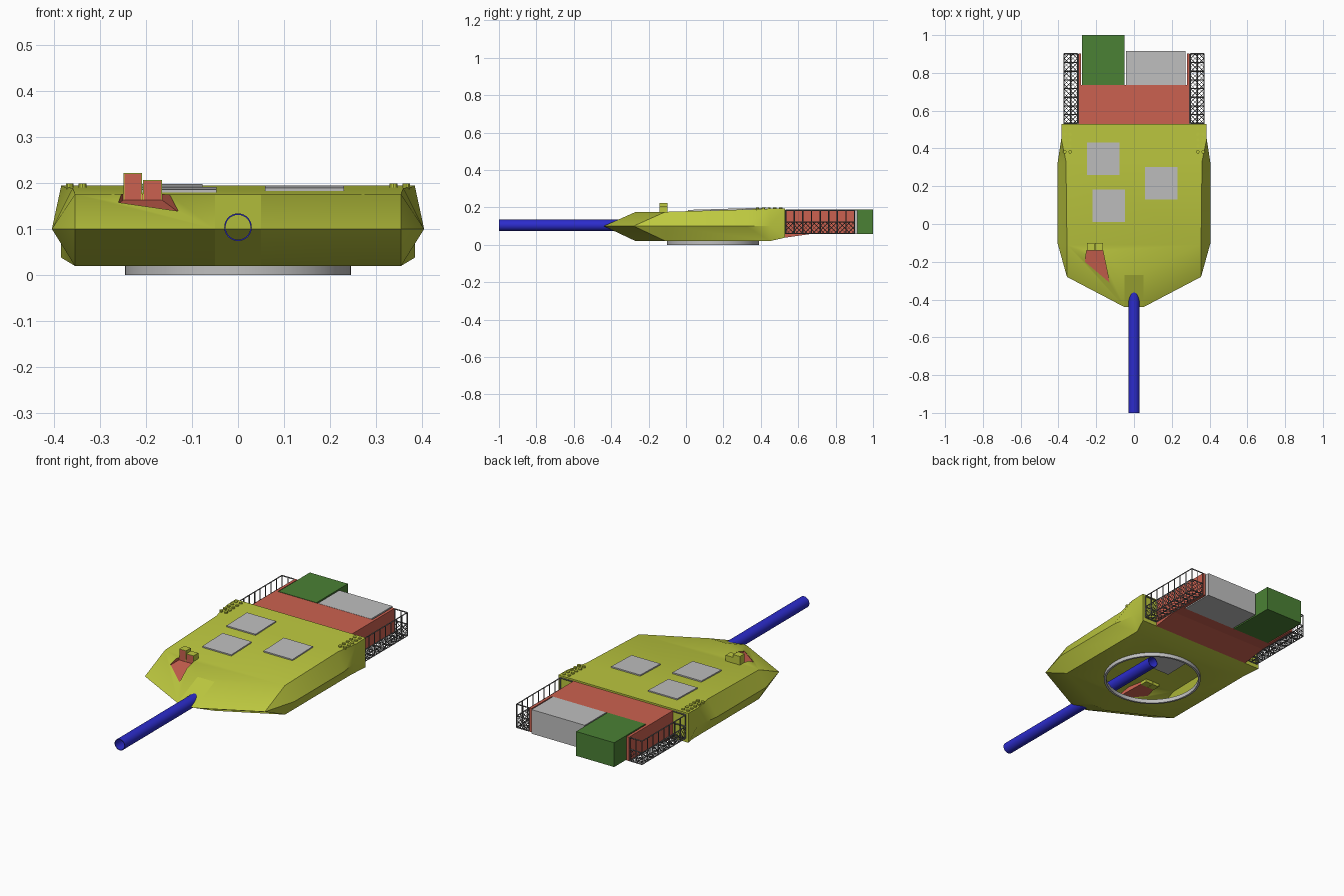
import bpy, bmesh, math
from mathutils import Vector, Matrix

if "Cube" in bpy.data.objects:
    bpy.data.objects.remove(bpy.data.objects["Cube"])


def mat(name, rgb):
    m = bpy.data.materials.new(name)
    m.diffuse_color = (*rgb, 1)
    m.use_nodes = True
    m.node_tree.nodes["Principled BSDF"].inputs["Base Color"].default_value = m.diffuse_color
    return m


OLIVE = mat("olive_yellow", (0.51, 0.58, 0.05))
RED = mat("brick_red", (0.60, 0.12, 0.08))
GREEN = mat("crate_green", (0.07, 0.22, 0.035))
GREY = mat("light_grey", (0.52, 0.52, 0.52))
WIRE = mat("wire_grey", (0.12, 0.12, 0.12))
BLUE = mat("barrel_blue", (0.025, 0.025, 0.60))


def make(name, bm, *mats, smooth=False):
    bmesh.ops.recalc_face_normals(bm, faces=bm.faces)
    me = bpy.data.meshes.new(name)
    bm.to_mesh(me)
    bm.free()
    ob = bpy.data.objects.new(name, me)
    bpy.context.collection.objects.link(ob)
    for m in mats:
        me.materials.append(m)
    if smooth:
        shade(ob)
    return ob


def shade(ob):
    bpy.ops.object.select_all(action='DESELECT')
    ob.select_set(True)
    bpy.context.view_layer.objects.active = ob
    bpy.ops.object.shade_smooth_by_angle(angle=math.radians(30))


def add_box(bm, lo, hi):
    lo, hi = Vector(lo), Vector(hi)
    m = Matrix.Translation((lo + hi) / 2) @ Matrix.Diagonal((*(hi - lo), 1))
    return bmesh.ops.create_cube(bm, size=1, matrix=m)["verts"]


def box(name, lo, hi, m):
    bm = bmesh.new()
    add_box(bm, lo, hi)
    return make(name, bm, m)


def tube(name, r_out, r_in, length, n, matrix, m):
    """Open pipe: a ring of quads swept around the local z axis."""
    bm = bmesh.new()
    rows = []
    for i in range(n):
        a = 2 * math.pi * i / n
        rows.append([bm.verts.new((r * math.cos(a), r * math.sin(a), z))
                     for r, z in ((r_out, 0), (r_out, length), (r_in, length), (r_in, 0))])
    for i in range(n):
        p, q = rows[i], rows[(i + 1) % n]
        for k in range(4):
            bm.faces.new((p[k], q[k], q[(k + 1) % 4], p[(k + 1) % 4]))
    bm.transform(matrix)
    return make(name, bm, m, smooth=True)


def rod(bm, a, b, r):
    a, b = Vector(a), Vector(b)
    d = b - a
    m = Matrix.Translation((a + b) / 2) @ d.to_track_quat('Z', 'Y').to_matrix().to_4x4()
    bmesh.ops.create_cone(bm, cap_ends=True, segments=4, radius1=r, radius2=r,
                          depth=d.length, matrix=m)


# Faceted hull: named points for the right half, mirrored for the left
P = dict(n=(.05, -.44, .10), c=(.355, -.28, .10), w1=(.405, -.10, .10), w2=(.405, .32, .10),
         m3=(.385, .45, .10), m4=(.385, .53, .10),
         t0=(.05, -.27, .175), t1=(.355, -.11, .176), t2=(.36, .33, .189),
         t3=(.385, .45, .193), t4=(.385, .53, .195),
         b0=(.05, -.27, .02), b1=(.355, -.11, .02), b2=(.355, .45, .02), b4=(.385, .53, .038))
bm = bmesh.new()
R = {k: bm.verts.new(p) for k, p in P.items()}
L = {k: bm.verts.new((-p[0], p[1], p[2])) for k, p in P.items()}
for f in ("n c t1 t0", "n b0 b1 c", "c w1 t1", "c b1 w1", "w1 w2 t2 t1", "w1 b1 b2 w2",
          "w2 m3 t3 t2", "m3 m4 t4 t3", "w2 b2 m3", "m3 b2 b4 m4"):
    for S in (R, L):
        bm.faces.new([S[k] for k in f.split()])
for strip in ("n t0 t1 t2 t3 t4 m4 b4 b2 b1 b0 n",):
    ks = strip.split()
    for a, b in zip(ks, ks[1:]):
        bm.faces.new((R[a], R[b], L[b], L[a]))
hull = make("turret_hull", bm, OLIVE, RED)

# Cutters: red sight recess and the ring opening
bm = bmesh.new()
floor = [(-.25, -.14, .163), (-.165, -.14, .163), (-.13, -.31, .137), (-.26, -.20, .155)]
lo = [bm.verts.new(p) for p in floor]
hi = [bm.verts.new((p[0], p[1], .24)) for p in floor]
bm.faces.new((lo[0], lo[1], lo[2]))
bm.faces.new((lo[0], lo[2], lo[3]))
bm.faces.new(hi)
for i in range(4):
    j = (i + 1) % 4
    bm.faces.new((lo[i], lo[j], hi[j], hi[i]))
for f in bm.faces:
    f.material_index = 1
recess = make("recess_cutter", bm, OLIVE, RED)
RC, RR = Vector((0, .145)), .236
bm = bmesh.new()
bmesh.ops.create_cone(bm, cap_ends=True, segments=64, radius1=RR, radius2=RR, depth=.04,
                      matrix=Matrix.Translation((RC.x, RC.y, .015)))
opening = make("opening_cutter", bm, OLIVE, RED)
bpy.context.view_layer.objects.active = hull
for cutter in (recess, opening):
    cutter.hide_render = True
    mod = hull.modifiers.new("cut", 'BOOLEAN')
    mod.operation, mod.solver, mod.object = 'DIFFERENCE', 'EXACT', cutter
    bpy.ops.object.modifier_apply(modifier=mod.name)
    bpy.data.objects.remove(cutter)

# Open the hull into the hollow inside, above the ring
bm = bmesh.new()
bm.from_mesh(hull.data)
inner = [f for f in bm.faces
         if all((v.co.xy - RC).length < RR + .002 and v.co.z < .05 for v in f.verts)]
bmesh.ops.delete(bm, geom=inner, context='FACES')
bm.to_mesh(hull.data)
bm.free()
shade(hull)
for p in hull.data.polygons:
    if abs(p.center.x) < .01 and p.center.y < -.27:
        p.use_smooth = False

# Turret ring and open gun barrel
tube("turret_ring", .246, .235, .021, 64, Matrix.Translation((0, .145, 0)), GREY)
tube("gun_barrel", .03, .027, 1.15, 32,
     Matrix.Translation((0, -1, .104)) @ Matrix.Rotation(-math.pi / 2, 4, 'X'), BLUE)

# Roof hatches, tilted with the roof
for i, (x, y) in enumerate(((-.163, .345), (-.133, .097), (.145, .217))):
    bm = bmesh.new()
    add_box(bm, (-.086, -.086, -.008), (.086, .086, .007))
    bm.transform(Matrix.Translation((x, y, .179 + .029 * (y + .0)))
                 @ Matrix.Rotation(.029, 4, 'X'))
    make(f"roof_hatch_{i + 1}", bm, GREY)

# Sight heads with a red front window
for name, x0, x1, top in (("sight_head_tall", -.249, -.209, .222),
                          ("sight_head_short", -.207, -.165, .207)):
    bm = bmesh.new()
    add_box(bm, (x0, -.141, .160), (x1, -.10, top))
    front = [f for f in bm.faces if f.calc_center_median().y < -.14]
    bmesh.ops.inset_region(bm, faces=front, thickness=.003)
    for f in front:
        f.material_index = 1
    make(name, bm, OLIVE, RED)

# Smoke launcher caps in the rear roof corners
bm = bmesh.new()
for s in (-1, 1):
    for x in (.338, .366):
        for k in range(5):
            bmesh.ops.create_cone(bm, cap_ends=True, segments=10, radius1=.009, radius2=.009,
                                  depth=.012, matrix=Matrix.Translation(
                                      (s * x, .382 + .031 * k, .193)))
make("launcher_caps", bm, OLIVE, smooth=True)

# Rear bustle: side profile pushed across, plus thin side walls
bm = bmesh.new()
prof = [(.53, .038), (.67, .058), (.735, .058), (.735, .186), (.53, .186)]
f = bm.faces.new([bm.verts.new((-.295, y, z)) for y, z in prof])
ext = bmesh.ops.extrude_face_region(bm, geom=[f])["geom"]
bmesh.ops.translate(bm, vec=(.59, 0, 0), verts=[v for v in ext if isinstance(v, bmesh.types.BMVert)])
for s in (-1, 1):
    a, b = sorted((s * .295, s * .28))
    add_box(bm, (a, .735, .058), (b, .903, .186))
make("rear_bustle", bm, RED)
box("green_crate", (-.275, .735, .058), (-.05, 1, .188), GREEN)
box("grey_crate", (-.042, .735, .058), (.273, .916, .187), GREY)

# Side stowage baskets: posts, rails and diagonal wire netting
X0, X1, Y0, Y1, Z0, ZM, Z1 = .298, .371, .533, .901, .06, .122, .184


def net(bm, o, u, v, w, h, step):
    o, u, v = Vector(o), Vector(u), Vector(v)
    for k in range(int((w + h) / step) + 1):
        t = -h + k * step
        a, b = max(0, -t), min(h, w - t)
        if b - a > .003:
            rod(bm, o + u * (t + a) + v * a, o + u * (t + b) + v * b, .0014)
            rod(bm, o + u * (t + a) + v * (h - a), o + u * (t + b) + v * (h - b), .0014)


for s, side in ((1, "right"), (-1, "left")):
    bm = bmesh.new()
    for z in (Z0, ZM, Z1):
        rod(bm, (X1, Y0, z), (X1, Y1, z), .0035)
        for y in (Y0, Y1):
            rod(bm, (X0, y, z), (X1, y, z), .0035)
    XM = (X0 + X1) / 2
    for x in (X0, XM):
        rod(bm, (x, Y0, Z0), (x, Y1, Z0), .003)
    for i in range(9):
        y = Y0 + (Y1 - Y0) * i / 8
        rod(bm, (X1, y, Z0), (X1, y, Z1), .0035)
        rod(bm, (X0, y, Z0), (X1, y, Z0), .003)
    for x in (X0, XM):
        rod(bm, (x, Y1, Z0), (x, Y1, Z1), .003)
    net(bm, (X1, Y0, Z0), (0, 1, 0), (0, 0, 1), Y1 - Y0, ZM - Z0, .023)
    net(bm, (X0, Y0, Z0), (0, 1, 0), (1, 0, 0), Y1 - Y0, X1 - X0, .023)
    net(bm, (X0, Y1, Z0), (1, 0, 0), (0, 0, 1), X1 - X0, ZM - Z0, .023)
    bm.transform(Matrix.Diagonal((s, 1, 1, 1)))
    make(f"{side}_basket", bm, WIRE)
